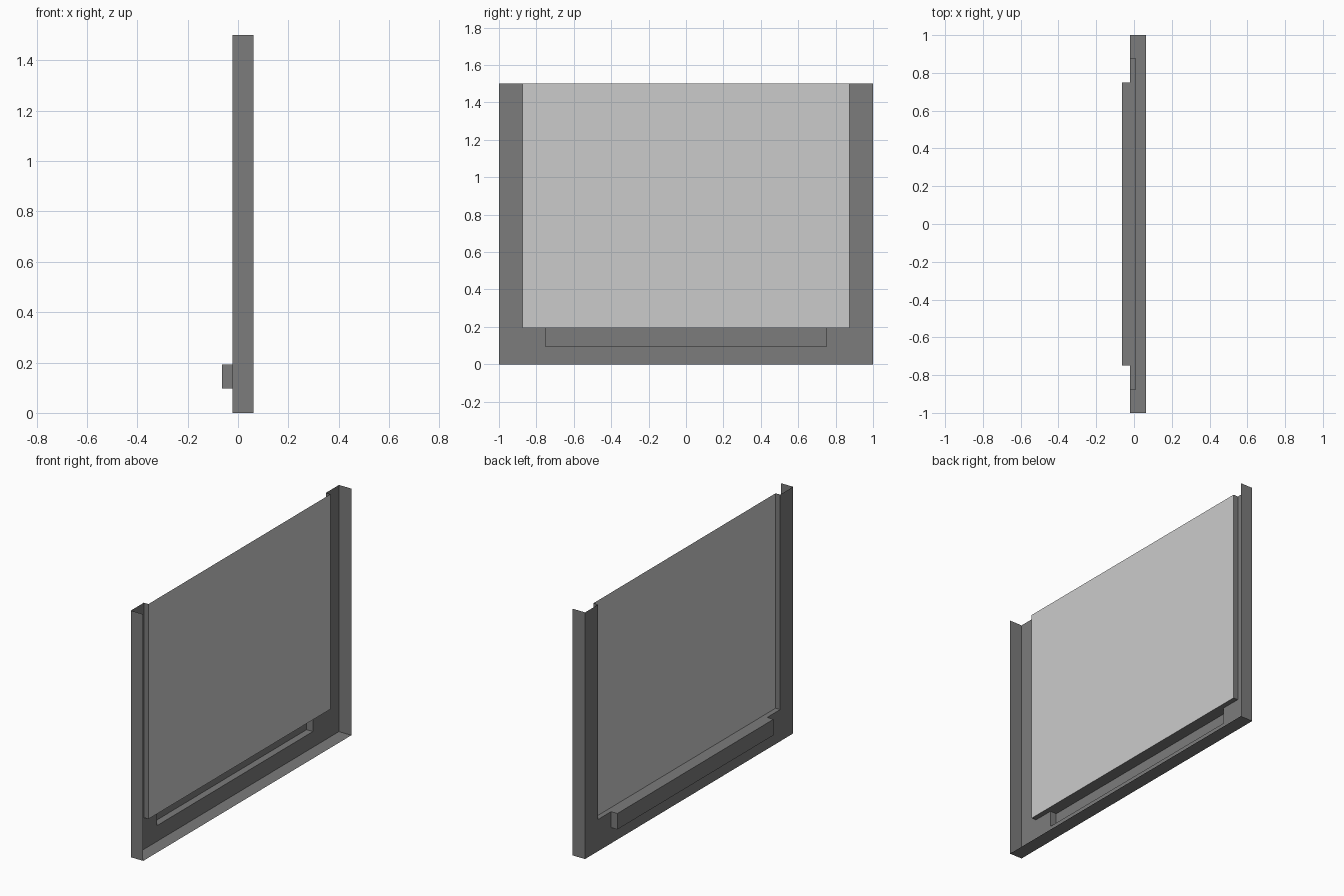
import bpy, bmesh
from mathutils import Vector

if "Cube" in bpy.data.objects:
    bpy.data.objects.remove(bpy.data.objects["Cube"])

# depth planes (x), half widths (y) and heights (z)
OPEN, BACK, PANE, SILL = 0.0625, -0.021, 0.01, -0.0635
W, IN, SLOT = 1.0, 0.875, 0.75
TOP, LEDGE, LOW = 1.5, 0.193, 0.096


def sheet(bm, axis, pos, a, b, facing):
    """Flat rectangle at pos on an axis; a and b are ranges on the other two axes."""
    pts = []
    for u, v in ((a[0], b[0]), (a[1], b[0]), (a[1], b[1]), (a[0], b[1])):
        p = [u, v]
        p.insert(axis, pos)
        pts.append(bm.verts.new(p))
    f = bm.faces.new(pts)
    f.normal_update()
    n = Vector((0, 0, 0))
    n[axis] = facing
    if f.normal.dot(n) < 0:
        f.normal_flip()


def finish(bm, name, mat=None):
    bmesh.ops.remove_doubles(bm, verts=bm.verts, dist=1e-5)
    me = bpy.data.meshes.new(name)
    bm.to_mesh(me)
    bm.free()
    ob = bpy.data.objects.new(name, me)
    bpy.context.collection.objects.link(ob)
    if mat:
        me.materials.append(mat)
    return ob


dark = bpy.data.materials.new("dark_grey")
dark.diffuse_color = (0.2, 0.2, 0.2, 1)
dark.use_nodes = True
dark.node_tree.nodes["Principled BSDF"].inputs["Base Color"].default_value = dark.diffuse_color

# open tray frame: outer walls, stepped back face and reveal around the panel
bm = bmesh.new()
sheet(bm, 2, 0, (BACK, OPEN), (-W, W), -1)
sheet(bm, 0, BACK, (-SLOT, SLOT), (0, LOW), -1)
sheet(bm, 2, LEDGE, (BACK, PANE), (-IN, IN), 1)
for s in (-1, 1):
    sheet(bm, 1, s * W, (BACK, OPEN), (0, TOP), s)
    sheet(bm, 0, BACK, (s * IN, s * W), (LEDGE, TOP), -1)
    sheet(bm, 0, BACK, (s * SLOT, s * W), (0, LEDGE), -1)
    sheet(bm, 1, s * IN, (BACK, PANE), (LEDGE, TOP), -s)
finish(bm, "frame", dark)

# hollow sill box projecting behind the bottom rail
bm = bmesh.new()
sheet(bm, 0, SILL, (-SLOT, SLOT), (LOW, LEDGE), -1)
sheet(bm, 2, LOW, (SILL, BACK), (-SLOT, SLOT), -1)
sheet(bm, 2, LEDGE, (SILL, BACK), (-SLOT, SLOT), 1)
for s in (-1, 1):
    sheet(bm, 1, s * SLOT, (SILL, BACK), (LOW, LEDGE), s)
finish(bm, "sill", dark)

# flat pane
bm = bmesh.new()
sheet(bm, 0, PANE, (-IN, IN), (LEDGE, TOP), 1)
finish(bm, "pane")
